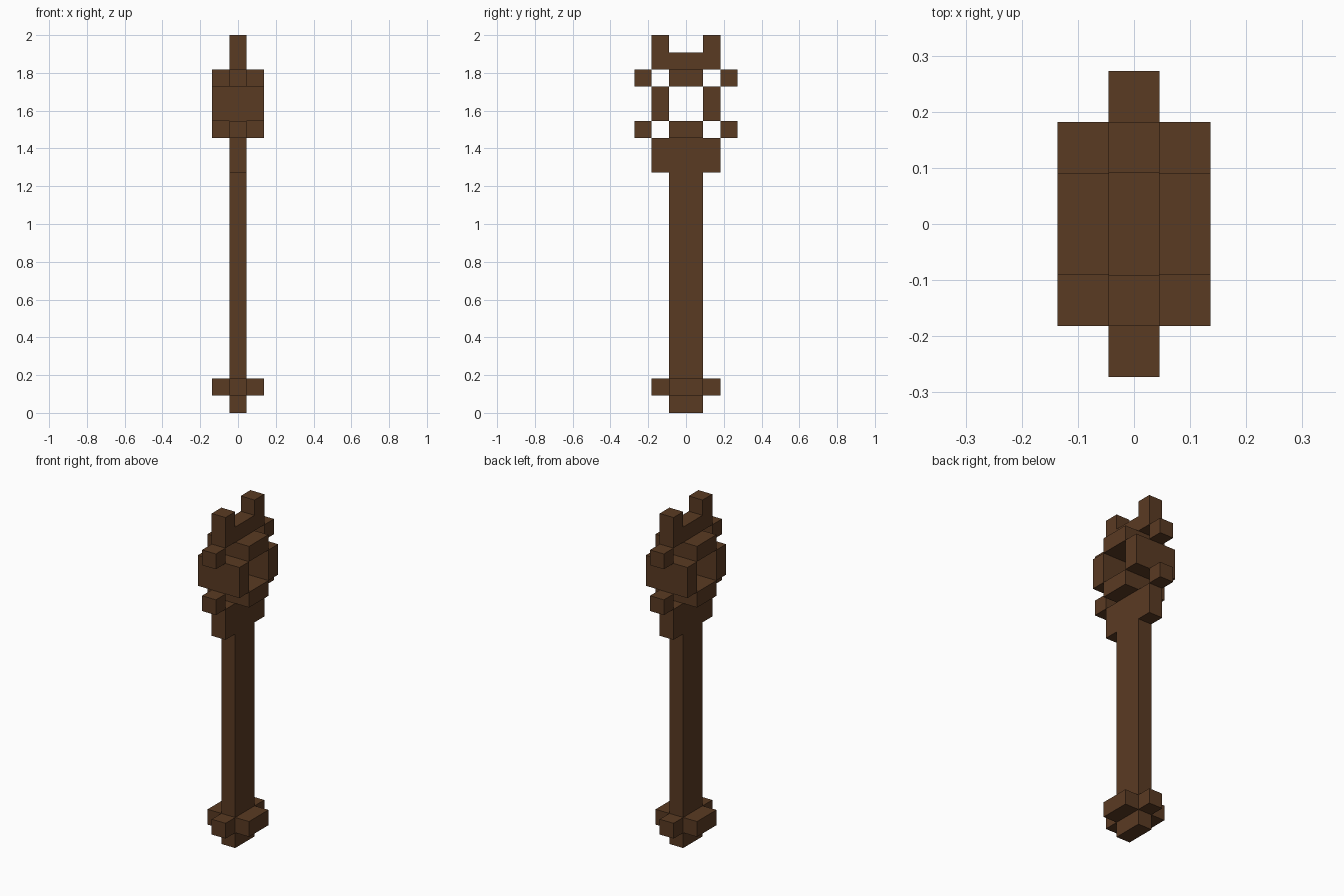
import bpy
import bmesh
from mathutils import Matrix, Vector

if "Cube" in bpy.data.objects:
    bpy.data.objects.remove(bpy.data.objects["Cube"], do_unlink=True)

U = 2 / 22  # one block; the model is 22 blocks tall

wood = bpy.data.materials.new("dark_brown_wood")
wood.use_nodes = True
COLOUR = (0.102, 0.043, 0.0165, 1)
wood.diffuse_color = COLOUR
bsdf = next(n for n in wood.node_tree.nodes if n.type == 'BSDF_PRINCIPLED')
bsdf.inputs["Base Color"].default_value = COLOUR
bsdf.inputs["Roughness"].default_value = 0.8


def block(name, x, y, z):
    """Flat-faced box from (min, max) ranges measured in blocks."""
    size = Vector((x[1] - x[0], y[1] - y[0], z[1] - z[0])) * U
    centre = Vector((sum(x), sum(y), sum(z))) * U / 2
    bm = bmesh.new()
    bmesh.ops.create_cube(bm, size=1, matrix=Matrix.Translation(centre) @ Matrix.Diagonal(size).to_4x4())
    mesh = bpy.data.meshes.new(name)
    bm.to_mesh(mesh)
    bm.free()
    mesh.materials.append(wood)
    obj = bpy.data.objects.new(name, mesh)
    bpy.context.collection.objects.link(obj)


def front_back(name, x, y, z):
    """Matching pair of blocks on the front and the back."""
    block("back_" + name, x, y, z)
    block("front_" + name, x, (-y[1], -y[0]), z)


THIN, WIDE = (-0.5, 0.5), (-1.5, 1.5)

# Shaft and the collar under the head
block("shaft", THIN, (-1, 1), (0, 14))
block("collar", THIN, (-2, 2), (14, 16))

# Cross-shaped pommel near the foot
front_back("pommel_knob", THIN, (1, 2), (1, 2))
block("left_pommel_knob", (0.5, 1.5), (-1, 1), (1, 2))
block("right_pommel_knob", (-1.5, -0.5), (-1, 1), (1, 2))

# Open cage head: floor, two walls, roof
block("cage_floor", WIDE, (-1, 1), (16, 17))
front_back("cage_wall", WIDE, (1, 2), (17, 19))
block("cage_roof", WIDE, (-1, 1), (19, 20))

# Small studs around the cage corners
front_back("lower_stud", THIN, (2, 3), (16, 17))
front_back("upper_stud", THIN, (2, 3), (19, 20))

# Crown bar with two horns
block("crown_bar", THIN, (-2, 2), (20, 21))
front_back("horn", THIN, (1, 2), (21, 22))
